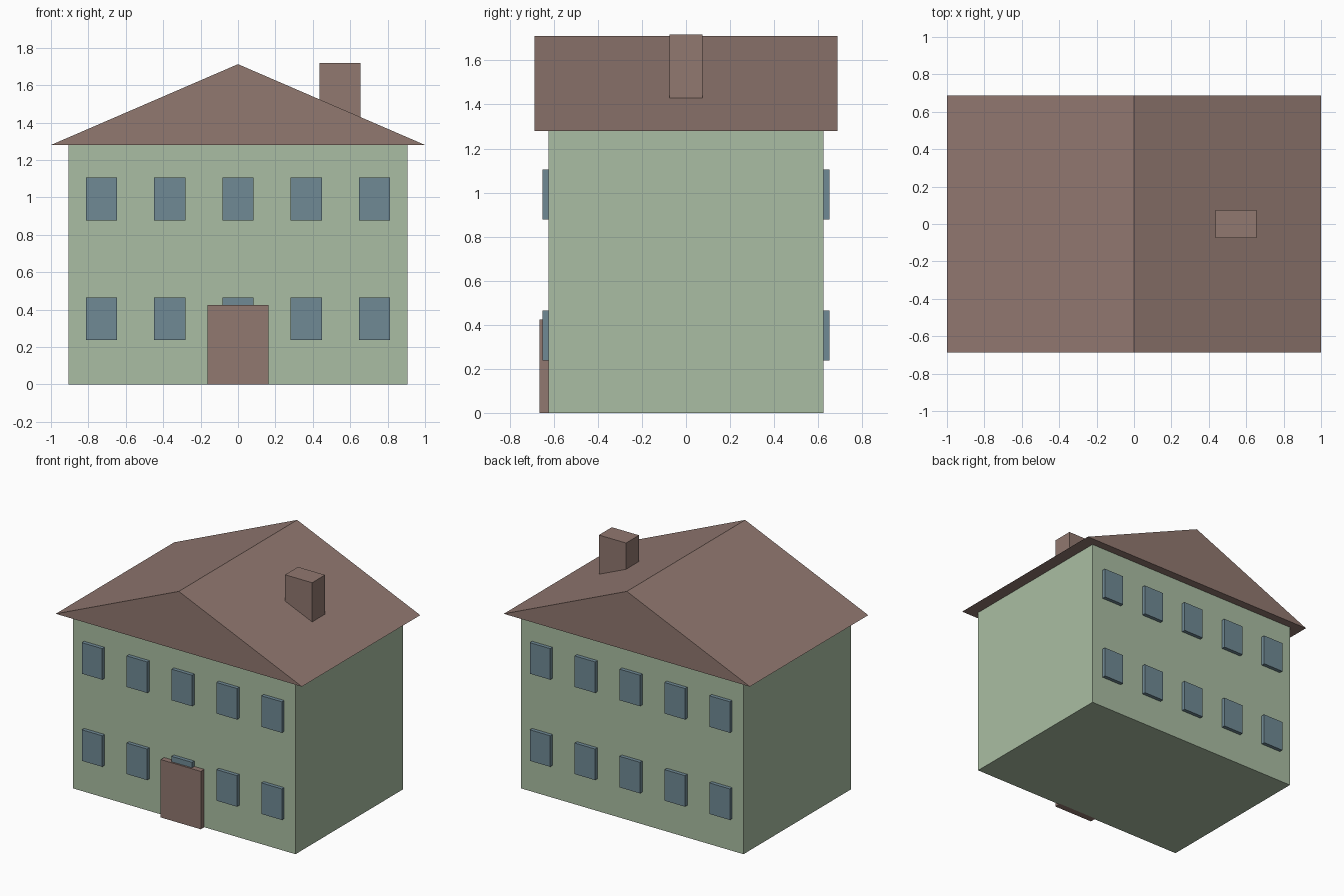
import bpy
import bmesh

if "Cube" in bpy.data.objects:
    bpy.data.objects.remove(bpy.data.objects["Cube"], do_unlink=True)


def material(name, rgb):
    """Flat material from an 8-bit sRGB colour."""
    linear = [((c / 255 + 0.055) / 1.055) ** 2.4 for c in rgb] + [1]
    mat = bpy.data.materials.new(name)
    mat.use_nodes = True
    mat.diffuse_color = linear
    mat.node_tree.nodes["Principled BSDF"].inputs["Base Color"].default_value = linear
    return mat


GREEN = material("wall green", (170, 190, 163))
BROWN = material("roof brown", (145, 120, 112))
BLUE = material("window blue", (112, 138, 149))


def prism(name, profile, y0, y1, mat):
    """Extrude an x-z profile from y0 to y1."""
    bm = bmesh.new()
    face = bm.faces.new([bm.verts.new((x, y0, z)) for x, z in profile])
    new = bmesh.ops.extrude_face_region(bm, geom=[face])["geom"]
    moved = [v for v in new if isinstance(v, bmesh.types.BMVert)]
    bmesh.ops.translate(bm, verts=moved, vec=(0, y1 - y0, 0))
    bmesh.ops.recalc_face_normals(bm, faces=bm.faces)
    mesh = bpy.data.meshes.new(name)
    bm.to_mesh(mesh)
    bm.free()
    mesh.materials.append(mat)
    obj = bpy.data.objects.new(name, mesh)
    bpy.context.collection.objects.link(obj)
    return obj


def box(name, x0, x1, y0, y1, z0, z1, mat):
    return prism(name, [(x0, z0), (x1, z0), (x1, z1), (x0, z1)], y0, y1, mat)


WALL_X, WALL_Y, EAVES = 0.905, 0.625, 1.28

# Walls and gabled roof with overhanging eaves
box("walls", -WALL_X, WALL_X, -WALL_Y, WALL_Y, 0, EAVES, GREEN)
prism("roof", [(-1, EAVES), (1, EAVES), (0, 1.712)], -0.687, 0.687, BROWN)

# Chimney on the slope, and the front door
box("chimney", 0.435, 0.655, -0.075, 0.075, 1.4, 1.717, BROWN)
box("door", -0.163, 0.163, -0.665, -WALL_Y + 0.01, 0, 0.425, BROWN)

# Two rows of five windows on the front and back
for side, y0, y1 in (("front", -0.652, -WALL_Y + 0.01), ("back", WALL_Y - 0.01, 0.652)):
    for floor, z in (("lower", 0.237), ("upper", 0.877)):
        for i in range(5):
            x = (i - 2) * 0.365
            box(f"{side}_{floor}_window_{i + 1}", x - 0.083, x + 0.083,
                y0, y1, z, z + 0.228, BLUE)
